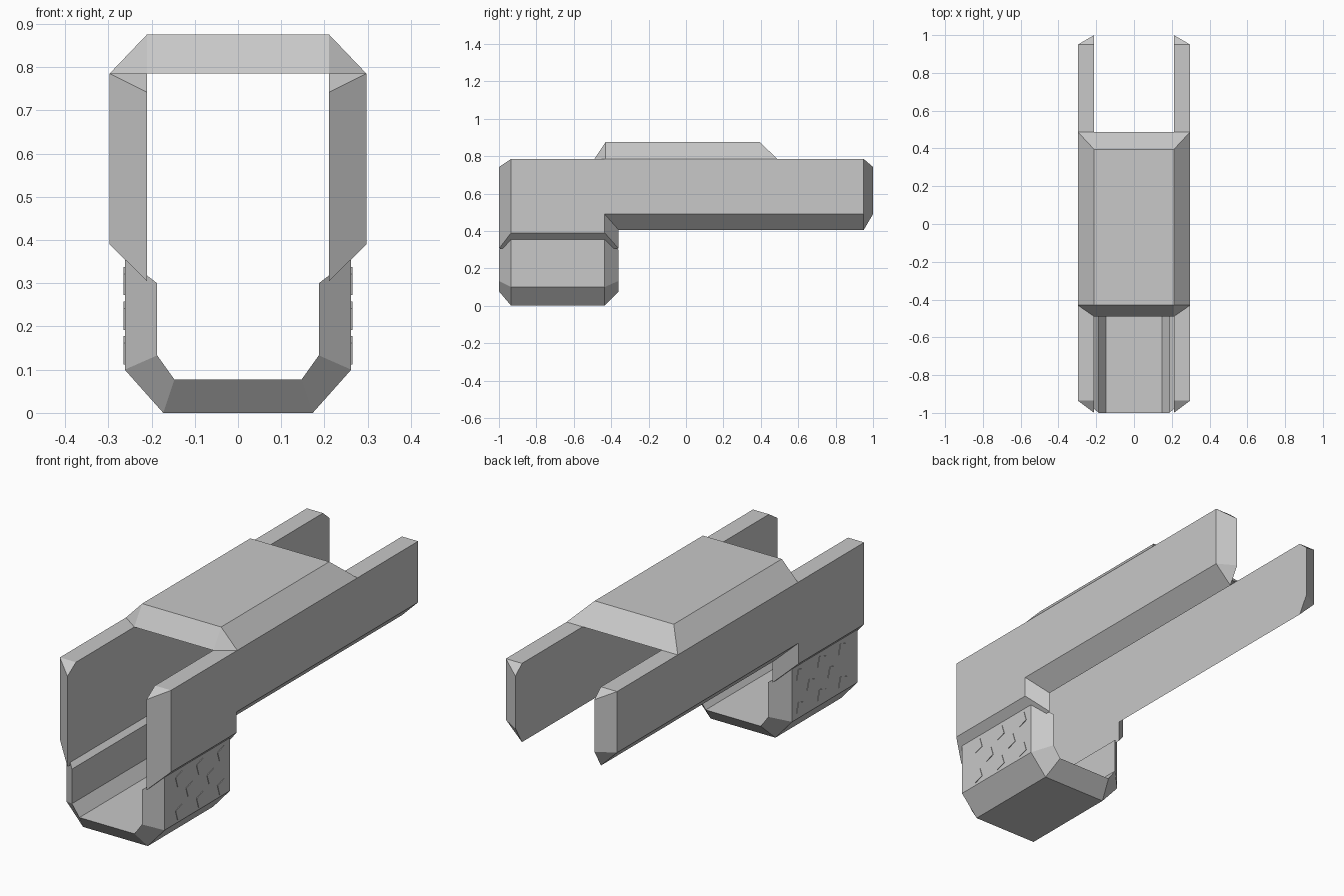
import bpy
import bmesh
from math import radians
from mathutils import Matrix

cube = bpy.data.objects.get("Cube")
if cube:
    bpy.data.objects.remove(cube, do_unlink=True)

grey = bpy.data.materials.new("plain grey")
grey.use_nodes = True
colour = (0.58, 0.58, 0.58, 1)
grey.diffuse_color = colour
grey.node_tree.nodes["Principled BSDF"].inputs["Base Color"].default_value = colour


def finish(name, bm):
    """Weld, orient and store a mesh as a named object."""
    bmesh.ops.remove_doubles(bm, verts=bm.verts, dist=0.0001)
    bmesh.ops.recalc_face_normals(bm, faces=bm.faces)
    mesh = bpy.data.meshes.new(name)
    bm.to_mesh(mesh)
    bm.free()
    mesh.materials.append(grey)
    obj = bpy.data.objects.new(name, mesh)
    bpy.context.collection.objects.link(obj)
    return obj


def mirror_x(bm):
    geom = bm.verts[:] + bm.edges[:] + bm.faces[:]
    bmesh.ops.mirror(bm, geom=geom, axis='X', merge_dist=-1)


def loft(bm, rings, closed=False):
    """Bridge matching rings, skipping collapsed corners; cap or close the ends."""
    loops = [[bm.verts.new(p) for p in ring] for ring in rings]
    pairs = list(zip(loops, loops[1:] + loops[:1]))
    for a, b in pairs if closed else pairs[:-1]:
        for i in range(len(a)):
            j = (i + 1) % len(a)
            quad = []
            for v in (a[i], a[j], b[j], b[i]):
                if all((v.co - q.co).length > 0.0001 for q in quad):
                    quad.append(v)
            if len(quad) > 2:
                bm.faces.new(quad)
    if not closed:
        for loop in (loops[0], loops[-1]):
            clean = [v for i, v in enumerate(loop)
                     if (v.co - loop[i - 1].co).length > 0.0001]
            bm.faces.new(clean)


# Long side rails: stepped inner profile tapering to a shorter outer one
inner = [(-1, .742), (-1, .305), (-.36, .305), (-.36, .405), (.95, .405),
         (1, .49), (1, .742), (.95, .785), (-.935, .785)]
outer = [(-.935, .785), (-.935, .39), (-.435, .39), (-.435, .49), (.95, .49),
         (.95, .49), (.95, .785), (.95, .785), (-.935, .785)]
bm = bmesh.new()
loft(bm, [[(.211, y, z) for y, z in inner], [(.297, y, z) for y, z in outer]])
mirror_x(bm)
finish("side_rails", bm)

# Bevelled bridge joining the rails on top
bm = bmesh.new()
base = [(-.297, -.43), (-.211, -.49), (.211, -.49), (.297, -.43), (.297, .487), (-.297, .487)]
top = [(-.211, -.43), (-.211, -.43), (.211, -.43), (.211, -.43), (.211, .395), (-.211, .395)]
loft(bm, [[(x, y, .785) for x, y in base], [(x, y, .875) for x, y in top]])
finish("top_bridge", bm)

# Lower trough: open channel whose outer skin is shorter than its lining
half_outer = [(.262, .357), (.262, .1), (.173, 0)]
half_inner = [(.187, .3), (.187, .133), (.147, .077)]


def section(half, y):
    pts = half + [(-x, z) for x, z in reversed(half)]
    return [(x, y, z) for x, z in pts]


bm = bmesh.new()
rings = [section(half_inner, -1), section(half_outer, -.935),
         section(half_outer, -.435), section(half_inner, -.36)]
loops = [[bm.verts.new(p) for p in ring] for ring in rings]
for a, b in zip(loops, loops[1:] + loops[:1]):
    for i in range(len(a) - 1):
        bm.faces.new((a[i], a[i + 1], b[i + 1], b[i]))
for i in (0, -1):
    bm.faces.new([loop[i] for loop in loops])
finish("lower_trough", bm)

# Thin tilted grip studs in staggered rows on both trough walls
studs = [(y, z) for z in (.145, .305) for y in (-.82, -.66, -.5)]
studs += [(y, .225) for y in (-.74, -.58)]
bm = bmesh.new()
for y, z in studs:
    place = (Matrix.Translation((.262, y, z)) @ Matrix.Rotation(radians(18), 4, 'X')
             @ Matrix.Diagonal((.005, .052, .052, 1)))
    bmesh.ops.create_cube(bm, size=1, matrix=place)
mirror_x(bm)
finish("grip_studs", bm)
